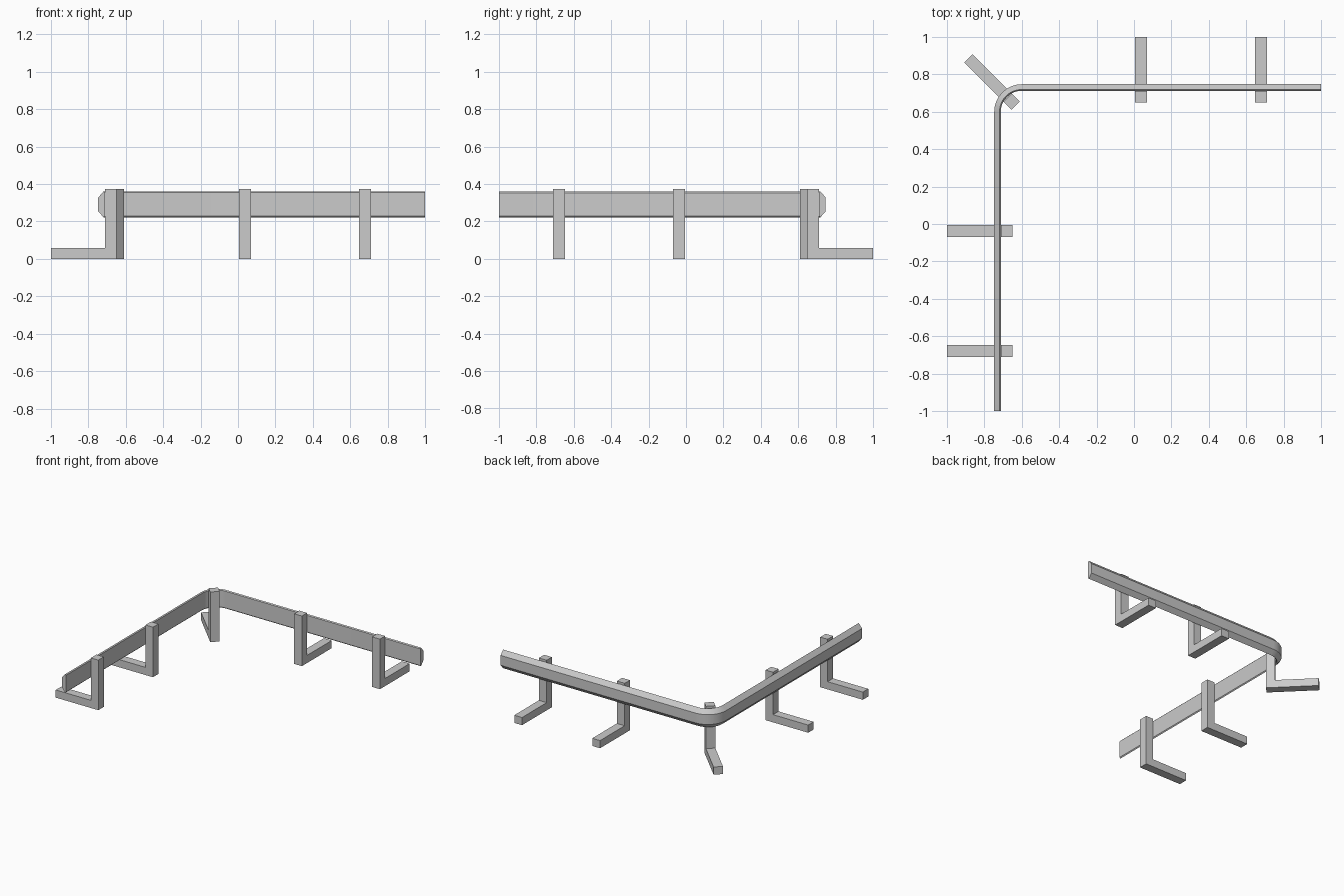
import bpy, bmesh, math
from mathutils import Vector, Matrix

cube = bpy.data.objects.get("Cube")
if cube:
    bpy.data.objects.remove(cube, do_unlink=True)

# One plain grey for everything
grey = bpy.data.materials.new("plain grey")
grey.use_nodes = True
colour = (0.6, 0.6, 0.6, 1)
grey.diffuse_color = colour
grey.node_tree.nodes["Principled BSDF"].inputs["Base Color"].default_value = colour


def finish(bm, name):
    bmesh.ops.recalc_face_normals(bm, faces=bm.faces)
    mesh = bpy.data.meshes.new(name)
    bm.to_mesh(mesh)
    bm.free()
    mesh.materials.append(grey)
    obj = bpy.data.objects.new(name, mesh)
    bpy.context.collection.objects.link(obj)
    return obj


def make_rail():
    # Cross-section: (distance from bend centre, height), chamfered outside
    section = [(0.112, 0.229), (0.119, 0.222), (0.147, 0.254),
               (0.147, 0.327), (0.119, 0.36), (0.112, 0.353)]
    # Path: points with outward directions, straight - bend - straight
    steps = 8
    bend = Vector((-0.6, 0.6, 0))
    path = [(Vector((-0.6, -1, 0)), Vector((-1, 0, 0)))]
    for i in range(steps + 1):
        a = math.pi - i * math.pi / 2 / steps
        path.append((bend, Vector((math.cos(a), math.sin(a), 0))))
    path.append((Vector((1, 0.6, 0)), Vector((0, 1, 0))))

    bm = bmesh.new()
    rings = [[bm.verts.new(p + out * d + Vector((0, 0, z))) for d, z in section]
             for p, out in path]
    n = len(section)
    for a, b in zip(rings, rings[1:]):
        for i in range(n):
            j = (i + 1) % n
            bm.faces.new((a[i], a[j], b[j], b[i]))
    bm.faces.new(rings[0])
    bm.faces.new(rings[-1])
    rail = finish(bm, "guard_rail")
    bpy.ops.object.select_all(action='DESELECT')
    rail.select_set(True)
    bpy.context.view_layer.objects.active = rail
    bpy.ops.object.shade_smooth_by_angle(angle=math.radians(20))


def make_bracket(name, x, y, angle, length=0.35):
    # L-shaped side profile, extruded across its width; foot runs along +y
    t, height, foot, width = 0.061, 0.372, 0.057, 0.064
    side = [(0, 0), (length, 0), (length, foot), (t, foot), (t, height), (0, height)]
    bm = bmesh.new()
    face = bm.faces.new([bm.verts.new((-width / 2, u, z)) for u, z in side])
    ext = bmesh.ops.extrude_face_region(bm, geom=[face])
    moved = [v for v in ext["geom"] if isinstance(v, bmesh.types.BMVert)]
    bmesh.ops.translate(bm, verts=moved, vec=(width, 0, 0))
    bm.transform(Matrix.Translation((x, y, 0)) @ Matrix.Rotation(angle, 4, 'Z'))
    finish(bm, name)


make_rail()
# Matching brackets on both arms, one turned at the corner
for label, s in (("inner", 0.038), ("outer", 0.679)):
    make_bracket("back_bracket_" + label, s, 0.65, 0)
    make_bracket("right_bracket_" + label, -0.65, -s, math.pi / 2)
make_bracket("corner_bracket", -0.632, 0.632, math.pi / 4, 0.357)
